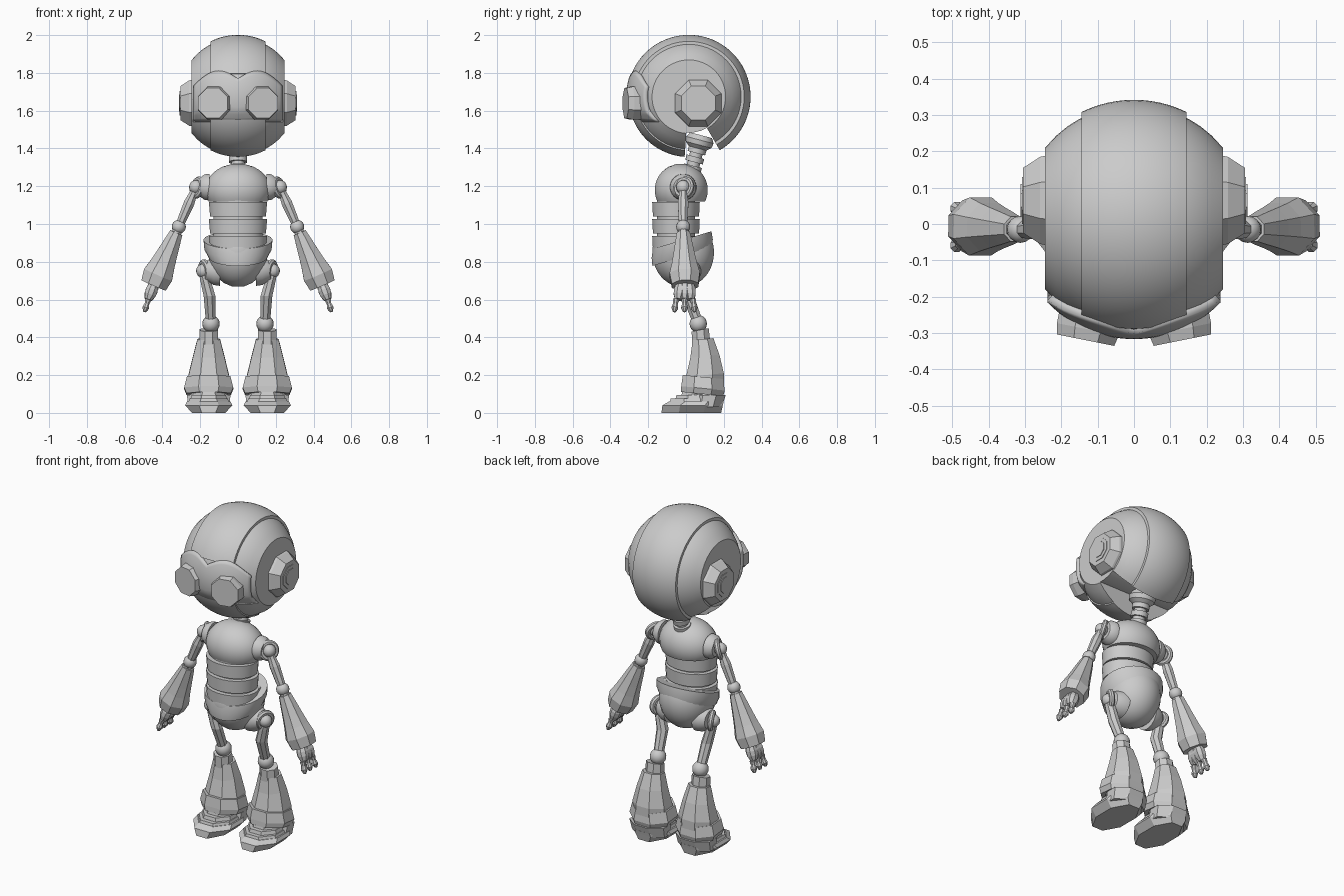
import bpy, bmesh, math
from mathutils import Vector

default_cube = bpy.data.objects.get("Cube")
if default_cube:
    bpy.data.objects.remove(default_cube, do_unlink=True)

grey = bpy.data.materials.new("light_grey")
grey.use_nodes = True
grey.diffuse_color = (0.6, 0.6, 0.6, 1)
grey.node_tree.nodes["Principled BSDF"].inputs["Base Color"].default_value = grey.diffuse_color

FACETED, ROUND = 8, 28


def finish(name, bm, smooth=False, mirror=False):
    """Turn the bmesh into a shaded object, mirrored left to right if asked."""
    bmesh.ops.recalc_face_normals(bm, faces=bm.faces)
    mesh = bpy.data.meshes.new(name)
    bm.to_mesh(mesh)
    bm.free()
    mesh.materials.append(grey)
    if smooth:
        for polygon in mesh.polygons:
            polygon.use_smooth = True
        mesh.set_sharp_from_angle(angle=math.radians(32))
    obj = bpy.data.objects.new(name, mesh)
    bpy.context.collection.objects.link(obj)
    if mirror:
        obj.modifiers.new("mirror", "MIRROR")
    return obj


def skin(name, rings, smooth=False, mirror=False):
    """Bridge closed rings of points and cap both ends."""
    bm = bmesh.new()
    loops = [[bm.verts.new(point) for point in ring] for ring in rings]
    for lower, upper in zip(loops, loops[1:]):
        for i in range(len(lower)):
            bm.faces.new((lower[i - 1], lower[i], upper[i], upper[i - 1]))
    bm.faces.new(loops[0])
    bm.faces.new(loops[-1])
    return finish(name, bm, smooth, mirror)


def circle(sides):
    """Unit polygon with a flat side facing each axis."""
    grow = 1 / math.cos(math.pi / sides)
    angles = [math.tau * (i + 0.5) / sides for i in range(sides)]
    return [(grow * math.cos(a), grow * math.sin(a)) for a in angles]


def stack(name, sections, sides=FACETED, tilt=0, mirror=False):
    """Horizontal sections, each a centre, half width and half depth."""
    rings = [[Vector(centre) + Vector((wide * c, deep * s, tilt * deep * s)) for c, s in circle(sides)]
             for centre, wide, deep in sections]
    return skin(name, rings, sides == ROUND, mirror)


def egg(name, centre, size, low, high, steps=14):
    """Upright ellipsoid cut flat between two heights, as fractions of its half height."""
    sections = []
    for i in range(steps + 1):
        t = low + (high - low) * i / steps
        girth = math.sqrt(1 - t * t)
        sections.append((centre + Vector((0, 0, t * size.z)), girth * size.x, girth * size.y))
    return stack(name, sections, ROUND)


def rod(name, start, end, radii, sides=FACETED, mirror=True):
    """Turned part with evenly spaced radii from start to end."""
    along = (end - start).normalized()
    across = Vector((0, 1, 0)).cross(along).normalized()
    up = along.cross(across)
    rings = [[start.lerp(end, i / (len(radii) - 1)) + r * (c * across + s * up) for c, s in circle(sides)]
             for i, r in enumerate(radii)]
    return skin(name, rings, sides == ROUND, mirror)


def joint(name, centre, axis, radius=0.037):
    """Ball held in a hoop."""
    bm = bmesh.new()
    bmesh.ops.create_uvsphere(bm, u_segments=16, v_segments=10, radius=radius)
    bmesh.ops.translate(bm, verts=bm.verts, vec=centre)
    finish(name + "_ball", bm, smooth=True, mirror=True)
    if axis:
        axis = axis.normalized()
        side = axis.orthogonal().normalized()
        up = axis.cross(side)
        spokes = [side * c + up * s for c, s in circle(ROUND)]
        middle = centre - axis * radius / 4
        tube = radius * 0.4
        rings = [[middle + spoke * (radius * 1.2 + tube * c) + axis * tube * s for c, s in circle(FACETED)]
                 for spoke in spokes + spokes[:1]]
        skin(name + "_hoop", rings, smooth=True, mirror=True)


# Head: ball with flattened sides and a notch at the back for the neck
HEAD = Vector((0, 0.015, 1.674))
SIDE, SEAM = Vector((0.245, 0, 0)), 0.145
NOTCH_BACK, BROW, NOTCH_FRONT = -150, 68, 176


def head_slice(name, radius, inner, half, start, end, steps=48):
    """Ball wall swept about the sideways axis, by angles from the top to the front."""
    xs = [half * i / 8 for i in range(-8, 9)]
    section = [(x, math.sqrt(radius * radius - x * x)) for x in xs] + [(half, inner), (-half, inner)]
    rings = []
    for i in range(steps + 1):
        a = math.radians(start + (end - start) * i / steps)
        rings.append([HEAD + Vector((x, -r * math.sin(a), r * math.cos(a))) for x, r in section])
    return skin(name, rings, smooth=True)


head_slice("head_shell", 0.313, 0.17, SIDE.x, NOTCH_BACK, NOTCH_FRONT)
head_slice("crown_band", 0.327, 0.26, SEAM, NOTCH_BACK, BROW)
head_slice("face_band", 0.319, 0.26, SEAM, BROW, NOTCH_FRONT)
rod("head_core", HEAD - SIDE, HEAD + SIDE, (0.19, 0.19), ROUND, mirror=False)

# Goggle mask with a dipped brow, thickened inwards
MASK_HALF, MASK_BOTTOM, COLUMNS, ROWS = 0.238, 1.54, 32, 12
bm = bmesh.new()
grid = []
for i in range(COLUMNS + 1):
    s = 2 * i / COLUMNS - 1
    x = MASK_HALF * s
    top = 1.77 + 0.05 * math.sin(math.pi * abs(s)) - 0.04 * s * s
    column = []
    for j in range(ROWS + 1):
        z = MASK_BOTTOM + (top - MASK_BOTTOM) * j / ROWS
        r = 0.316 + 0.016 * min(1, 4 * j / ROWS)
        y = HEAD.y - math.sqrt(r * r - x * x - (z - HEAD.z) ** 2)
        column.append(bm.verts.new((x, y, z)))
    grid.append(column)
for a, b in zip(grid, grid[1:]):
    for j in range(ROWS):
        bm.faces.new((a[j], b[j], b[j + 1], a[j + 1]))
mask = finish("goggle_mask", bm, smooth=True)
thickness = mask.modifiers.new("thickness", "SOLIDIFY")
thickness.thickness = 0.03
thickness.offset = -1 if mask.data.polygons[0].normal.y < 0 else 1

# Goggles and ears
rod("goggle", Vector((0.115, -0.23, 1.64)), Vector((0.133, -0.32, 1.64)), (0.087, 0.087, 0.087, 0.08))
EAR = Vector((0.235, 0.065, 1.64))
OUT = Vector((0.07, 0, 0))
rod("ear_cup", EAR, EAR + OUT, (0.125, 0.12, 0.105, 0.09))
rod("ear_ring", EAR, EAR + OUT * 1.05, (0.065, 0.065))
rod("ear_hub", EAR, EAR + OUT * 1.1, (0.045, 0.045))

# Neck: a leaning stem with raised rings and a collar
NECK_BASE, NECK_TOP = Vector((0, 0.03, 1.28)), Vector((0, 0.08, 1.47))


def neck_part(name, low, high, radii):
    rod(name, NECK_BASE.lerp(NECK_TOP, low), NECK_BASE.lerp(NECK_TOP, high), radii, ROUND, mirror=False)


neck_part("neck_stem", 0, 1, (0.034, 0.034))
for i in range(3):
    neck_part(f"neck_ring_{i + 1}", i / 4, i / 4 + 0.15, (0.048, 0.048))
neck_part("neck_collar", 0.6, 1, (0.04, 0.07, 0.075, 0.06))

# Torso
egg("chest", Vector((0, -0.025, 1.18)), Vector((0.172, 0.14, 0.14)), -0.43, 0.98)
egg("pelvis", Vector((0, -0.015, 0.85)), Vector((0.155, 0.163, 0.185)), -0.98, 0.45)
WAIST = Vector((0, -0.053, 0.86))
RISE = Vector((0, 0, 0.09))
stack("waist_core", [(WAIST, 0.13, 0.1), (WAIST + RISE * 3, 0.13, 0.1)], ROUND)
for i in range(3):
    base = WAIST + RISE * i
    stack(f"waist_ring_{i + 1}", [(base, 0.148, 0.122), (base + RISE * 0.85, 0.154, 0.126)], ROUND)
BELT = Vector((0, -0.02, 0.825))
stack("belt", [(BELT, 0.155, 0.158), (BELT + RISE / 2, 0.178, 0.162),
               (BELT + RISE, 0.182, 0.155), (BELT + RISE, 0.16, 0.135)], ROUND, tilt=0.3)

# Arms
SHOULDER, ELBOW = Vector((0.222, -0.015, 1.195)), Vector((0.313, -0.015, 0.985))
WRIST, KNUCKLE = Vector((0.447, -0.005, 0.675)), Vector((0.475, -0.008, 0.6))
rod("shoulder_cup", SHOULDER - OUT, SHOULDER - OUT * 0.3, (0.07, 0.068, 0.05), ROUND)
joint("shoulder", SHOULDER, Vector((0.8, -0.5, 0.25)))
rod("upper_arm", SHOULDER, ELBOW, (0.022, 0.022, 0.028, 0.026, 0.024, 0.02))
joint("elbow", ELBOW, None)
rod("elbow_cuff", ELBOW, ELBOW.lerp(WRIST, 0.25), (0.025, 0.03))
rod("forearm", ELBOW.lerp(WRIST, 0.1), WRIST, (0.034, 0.045, 0.055, 0.066, 0.08, 0.07))
rod("wrist", WRIST.lerp(ELBOW, 0.1), WRIST.lerp(KNUCKLE, 0.3), (0.03, 0.03))
for name, y in (("front", -0.045), ("middle", 0), ("back", 0.045)):
    spread = Vector((0, y, 0))
    rod(name + "_palm", WRIST + spread / 2, KNUCKLE + spread * 0.7, (0.026, 0.032, 0.03, 0.02))
    tip = KNUCKLE + spread * 1.2 + Vector((0.02, 0, -0.065))
    rod(name + "_finger", KNUCKLE + spread, tip, (0.017, 0.012, 0.018, 0.008))

# Legs
HIP, THIGH, KNEE = Vector((0.185, 0, 0.752)), Vector((0.151, 0.01, 0.62)), Vector((0.143, 0.065, 0.472))
rod("hip_cup", HIP - OUT * 1.3, HIP - OUT * 0.3, (0.08, 0.075, 0.055), ROUND)
joint("hip", HIP, Vector((0.85, -0.4, -0.1)))
stack("thigh", [(HIP, 0.024, 0.024), (HIP.lerp(THIGH, 0.4), 0.028, 0.03), (THIGH, 0.031, 0.032),
                (KNEE, 0.026, 0.028)], mirror=True)
joint("knee", KNEE, None, radius=0.046)


def foot_at(y, z):
    return Vector((0.155, y, z))


stack("shin_cap", [(foot_at(0.08, 0.37), 0.05, 0.048), (foot_at(0.075, 0.44), 0.05, 0.045)], tilt=0.2, mirror=True)
stack("boot", [(foot_at(0.1, 0.1), 0.1, 0.1), (foot_at(0.1, 0.2), 0.107, 0.1),
               (foot_at(0.1, 0.3), 0.083, 0.077), (foot_at(0.09, 0.39), 0.06, 0.055)], tilt=0.1, mirror=True)
stack("boot_cuff", [(foot_at(0.085, 0.1), 0.118, 0.112), (foot_at(0.09, 0.13), 0.13, 0.115),
                    (foot_at(0.09, 0.19), 0.115, 0.107)], tilt=-0.1, mirror=True)

# Feet: tapered sole, heel and stepped toe cap
stack("sole", [(foot_at(0.028, 0), 0.088, 0.158), (foot_at(0.035, 0.04), 0.125, 0.16),
               (foot_at(0.055, 0.06), 0.115, 0.145)], mirror=True)
stack("heel", [(foot_at(0.11, 0.03), 0.11, 0.08), (foot_at(0.125, 0.095), 0.115, 0.085)], mirror=True)
for i in range(3):
    wide, deep = 0.112 - 0.012 * i, 0.13 - 0.016 * i
    low = foot_at(0.17 - deep, 0.045 + 0.02 * i)
    stack(f"toe_step_{i + 1}", [(low, wide, deep), (low + RISE / 3, wide * 0.9, deep * 0.93)], mirror=True)
